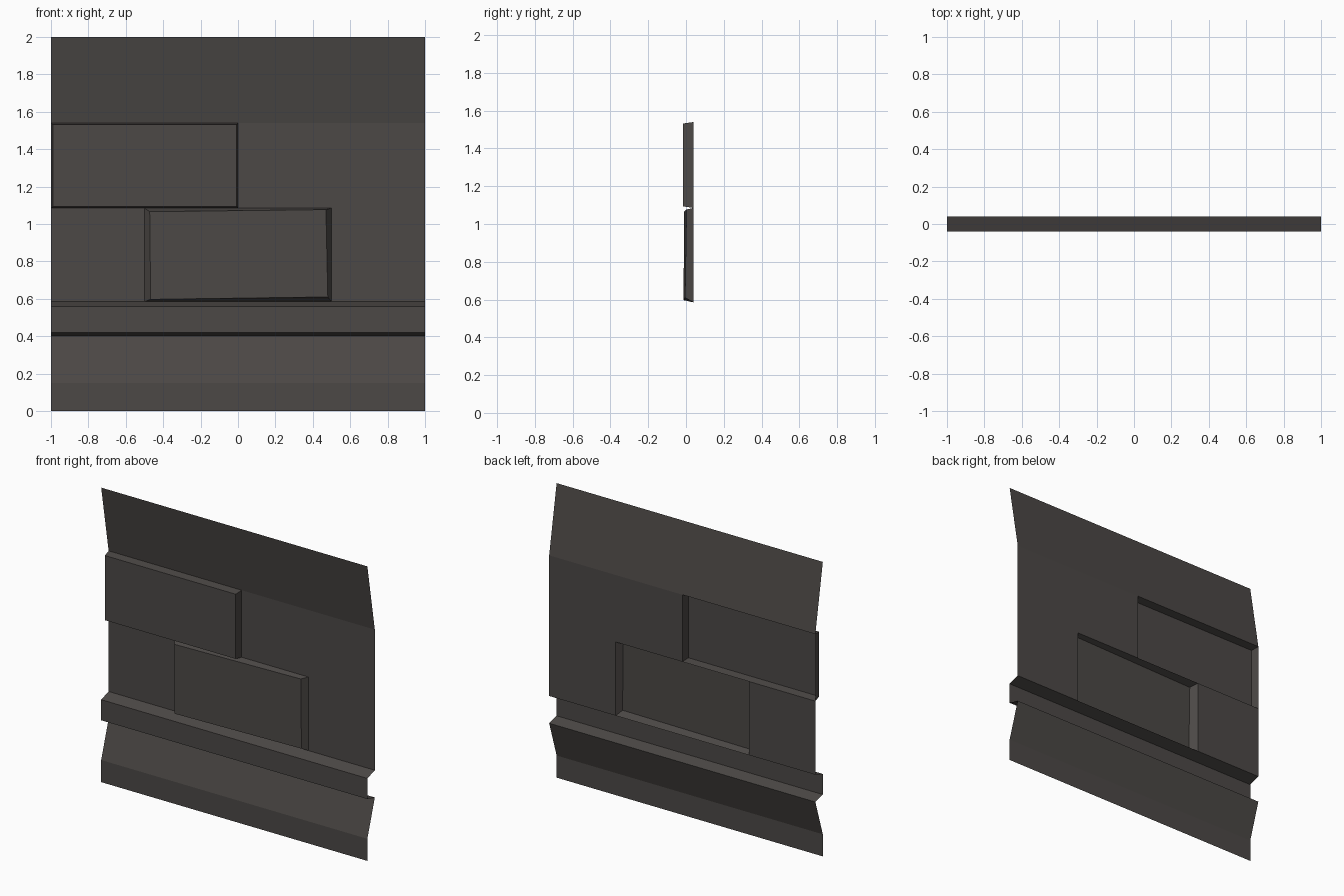
import bpy
import bmesh

cube = bpy.data.objects.get("Cube")
if cube:
    bpy.data.objects.remove(cube, do_unlink=True)

# One dark stone colour
stone = bpy.data.materials.new("dark warm grey")
stone.use_nodes = True
colour = (0.072, 0.065, 0.061, 1)
stone.diffuse_color = colour
stone.node_tree.nodes["Principled BSDF"].inputs["Base Color"].default_value = colour

FRONT, BACK = -0.04, 0.04
LEDGE, JOINT, CORNICE = 0.585, 1.085, 1.54

# Wall section (y, z): plinth, sloped base, ledge moulding, wall, leaning top
section = [(FRONT, 0), (FRONT, 0.15), (BACK, 0.40), (FRONT, 0.42), (FRONT, 0.56),
           (BACK, LEDGE), (BACK, JOINT), (BACK, CORNICE), (FRONT, 2)]
columns = [-1, -0.5, 0, 0.5, 1]


def add_face(bm, points):
    bm.faces.new([bm.verts.new(p) for p in points])


def finish(name, bm):
    bmesh.ops.remove_doubles(bm, verts=bm.verts, dist=0.0005)
    mesh = bpy.data.meshes.new(name)
    bm.to_mesh(mesh)
    bm.free()
    mesh.materials.append(stone)
    bpy.context.collection.objects.link(bpy.data.objects.new(name, mesh))


# Wall sheet, left open behind the two raised blocks
wall = bmesh.new()
for (y0, z0), (y1, z1) in zip(section, section[1:]):
    for x0, x1 in zip(columns, columns[1:]):
        upper_gap = z0 == JOINT and x1 <= 0
        lower_gap = z0 == LEDGE and abs(x0 + x1) < 1
        if not (upper_gap or lower_gap):
            add_face(wall, [(x0, y0, z0), (x1, y0, z0), (x1, y1, z1), (x0, y1, z1)])
finish("wall_sheet", wall)


# Raised block: bevelled sides around a front face, hollow at the back
def raised_block(name, x0, x1, z0, z1, front):
    rim = [(x0, BACK, z0), (x1, BACK, z0), (x1, BACK, z1), (x0, BACK, z1)]
    bm = bmesh.new()
    add_face(bm, front)
    for i in range(4):
        j = (i + 1) % 4
        add_face(bm, [rim[i], rim[j], front[j], front[i]])
    finish(name, bm)


raised_block("upper_block", -1, 0, JOINT, CORNICE,
             [(-0.99, -0.015, 1.093), (-0.007, -0.015, 1.093),
              (-0.007, -0.015, 1.532), (-0.99, -0.015, 1.532)])
raised_block("lower_block", -0.5, 0.5, LEDGE, JOINT,
             [(-0.467, -0.013, 0.597), (0.48, -0.005, 0.61),
              (0.47, 0.003, 1.077), (-0.472, -0.01, 1.066)])
